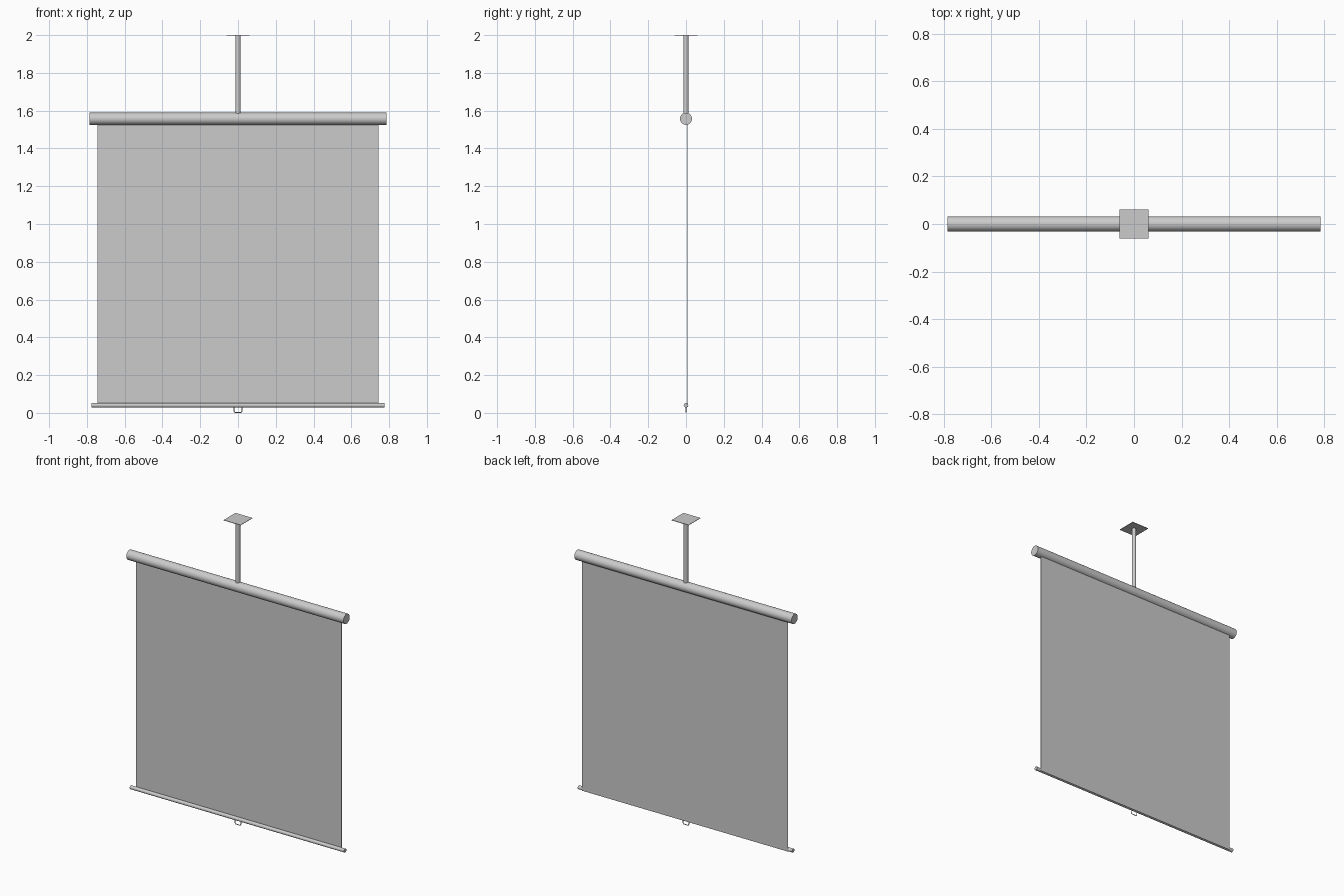
import bpy, math

if "Cube" in bpy.data.objects:
    bpy.data.objects.remove(bpy.data.objects["Cube"])


def box(name, center, size):
    bpy.ops.mesh.primitive_cube_add(size=1, location=center)
    ob = bpy.context.object
    ob.name = name
    ob.scale = size
    bpy.ops.object.transform_apply(location=False, rotation=False, scale=True)
    return ob


def cylinder(name, center, radius, length, along_x=False, sides=32):
    rot = (0, math.pi / 2, 0) if along_x else (0, 0, 0)
    bpy.ops.mesh.primitive_cylinder_add(vertices=sides, radius=radius, depth=length,
                                        location=center, rotation=rot)
    ob = bpy.context.object
    ob.name = name
    bpy.ops.object.shade_smooth_by_angle()
    return ob


# ceiling plate and hanging rod
box("ceiling_plate", (0, 0, 1.9985), (0.122, 0.122, 0.003))
cylinder("hanging_rod", (0, 0, 1.785), 0.0135, 0.426, sides=24)

# roller case, fabric sheet hanging behind the weighted bottom bar
cylinder("roller_case", (0, 0, 1.557), 0.032, 1.57, along_x=True)
box("screen_sheet", (0, 0.0095, 0.79), (1.488, 0.004, 1.52))
cylinder("bottom_bar", (0, 0, 0.04), 0.012, 1.55, along_x=True, sides=16)

# wire pull handle below the bar
curve = bpy.data.curves.new("pull_handle", 'CURVE')
curve.dimensions = '3D'
curve.bevel_depth = 0.0025
curve.bevel_resolution = 1
curve.use_fill_caps = True
path = [(-0.022, 0.034), (-0.022, 0.012), (-0.019, 0.005), (-0.013, 0.0025),
        (0.013, 0.0025), (0.019, 0.005), (0.022, 0.012), (0.022, 0.034)]
spline = curve.splines.new('POLY')
spline.points.add(len(path) - 1)
for point, (x, z) in zip(spline.points, path):
    point.co = (x, 0, z, 1)
handle = bpy.data.objects.new("pull_handle", curve)
bpy.context.collection.objects.link(handle)
